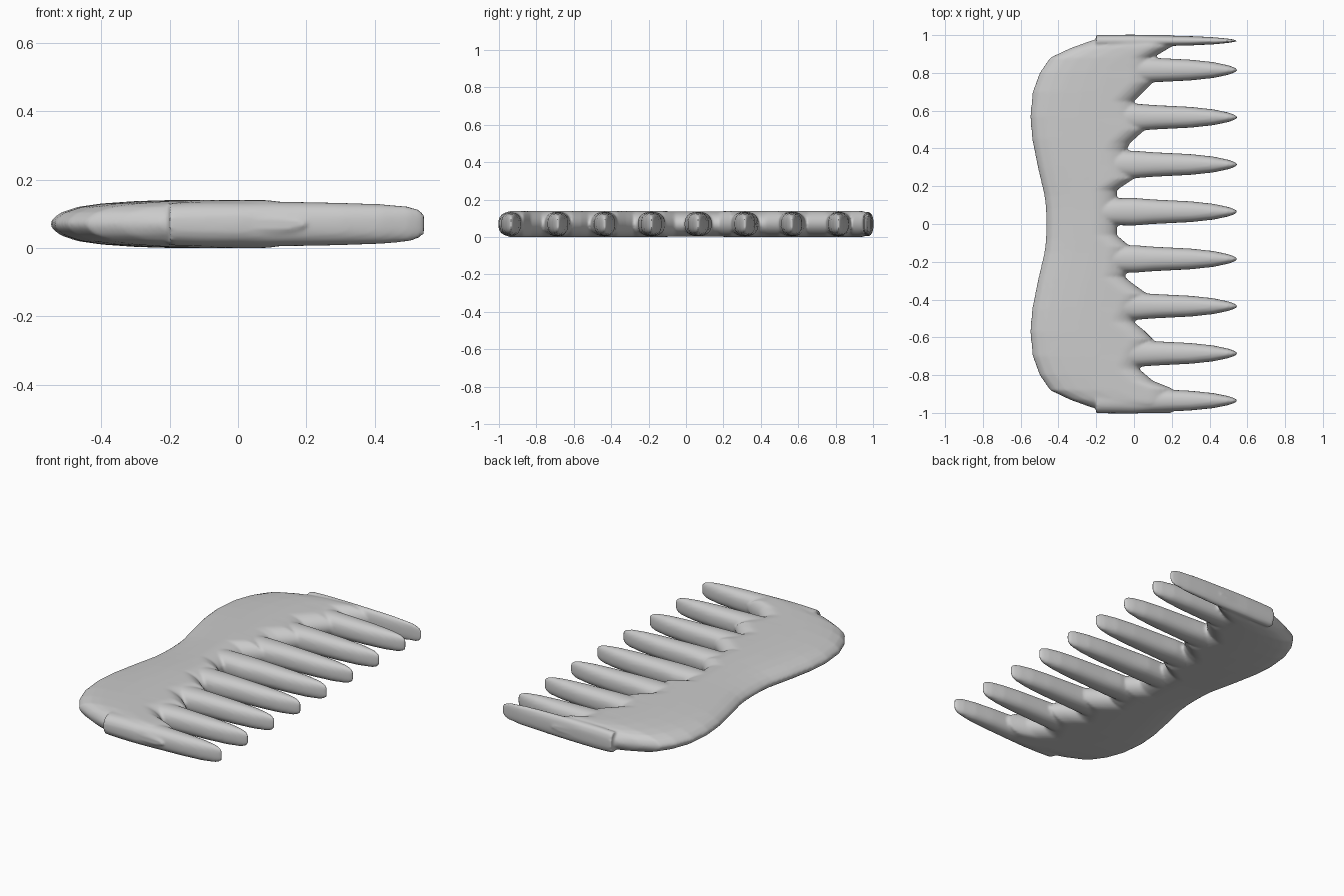
import bpy, bmesh, math

if "Cube" in bpy.data.objects:
    bpy.data.objects.remove(bpy.data.objects["Cube"])

MID = 0.07  # height of the comb's middle plane


def lerp(table, v):
    """Piecewise linear lookup in a list of (key, value) sorted by key."""
    if v <= table[0][0]:
        return table[0][1]
    for (a, p), (b, q) in zip(table, table[1:]):
        if v <= b:
            return p + (q - p) * (v - a) / (b - a)
    return table[-1][1]


def loft(bm, rings):
    """Skin equal-length closed rings and cap both ends."""
    vs = [[bm.verts.new(p) for p in r] for r in rings]
    n = len(vs[0])
    for a, b in zip(vs, vs[1:]):
        for i in range(n):
            j = (i + 1) % n
            bm.faces.new((a[i], a[j], b[j], b[i]))
    bm.faces.new(vs[0][::-1])
    bm.faces.new(vs[-1])


# Outlines of the handle: spine is mirrored (|y|, x), front edge runs (y, x)
SPINE = [(0, -.465), (.08, -.467), (.15, -.475), (.3, -.51), (.45, -.54), (.57, -.55),
         (.7, -.537), (.8, -.50), (.88, -.445), (.93, -.34), (.97, -.23), (1, -.1)]
FRONT = [(-1, .2), (-.87, .2), (-.83, .1), (-.77, .03), (-.75, .03), (-.61, .1),
         (-.56, .05), (-.52, 0), (-.5, 0), (-.37, .07), (-.32, 0), (-.28, -.05),
         (-.26, -.04), (-.12, -.02), (-.06, -.09), (.05, -.09), (.18, -.09), (.24, 0),
         (.39, -.04), (.43, -.02), (.5, .06), (.65, 0), (.75, .1), (.88, .1),
         (.94, .2), (1, .2)]
# Half thickness by distance from the spine edge
BACK_H = [(0, 0), (.006, .014), (.03, .033), (.08, .05), (.15, .06), (.25, .067), (.35, .07)]


def handle_ring(y, m=40):
    xs, xf = lerp(SPINE, abs(y)), lerp(FRONT, y)
    end = max(0, (abs(y) - .93) / .07)
    e = math.sqrt(max(.08, 1 - end * end))
    up = []
    for k in range(m + 1):
        x = xs + (xf - xs) * (1 - math.cos(math.pi * k / m)) / 2
        f = max(0, 1 - (xf - x) / .13)
        up.append((x, lerp(BACK_H, x - xs) * math.sqrt(max(0, 1 - f * f)) * e))
    top = [(x, y, MID + h) for x, h in up]
    bottom = [(x, y, MID - h) for x, h in up[1:-1]]
    return top + bottom[::-1]


bm = bmesh.new()
loft(bm, [handle_ring(-1 + 2 * i / 200) for i in range(201)])

# Teeth: half width and half height along x
WIDE = [(-.2, .07), (0, .073), (.1, .065), (.3, .055), (.42, .042), (.5, .025),
        (.53, .014), (.545, .005)]
TALL = [(-.2, .062), (-.1, .066), (.1, .066), (.3, .062), (.42, .058), (.5, .051),
        (.53, .042), (.545, .03)]


def tooth(bm, yc, scale):
    rings = []
    for i in range(41):
        x = -.2 + .745 * math.sin(math.pi / 2 * i / 40)
        w, h = lerp(WIDE, x) * scale, lerp(TALL, x)
        ring = []
        for k in range(28):
            a = 2 * math.pi * k / 28
            c, s = math.cos(a), math.sin(a)
            ring.append((x, yc + w * math.copysign(abs(c) ** .9, c),
                         MID + h * math.copysign(abs(s) ** .8, s)))
        rings.append(ring)
    loft(bm, rings)


for i in range(8):
    tooth(bm, .815 - .25 * i, 1.0 if i < 7 else .95)
tooth(bm, .97, .45)  # narrow end tooth

bmesh.ops.recalc_face_normals(bm, faces=bm.faces)
me = bpy.data.meshes.new("comb")
bm.to_mesh(me)
bm.free()
comb = bpy.data.objects.new("comb", me)
bpy.context.collection.objects.link(comb)

# Fuse handle and teeth into one soft skin
rm = comb.modifiers.new("fuse", 'REMESH')
rm.mode = 'VOXEL'
rm.voxel_size = .008
rm.use_smooth_shade = True
sm = comb.modifiers.new("soften", 'SMOOTH')
sm.factor = .5
sm.iterations = 4
